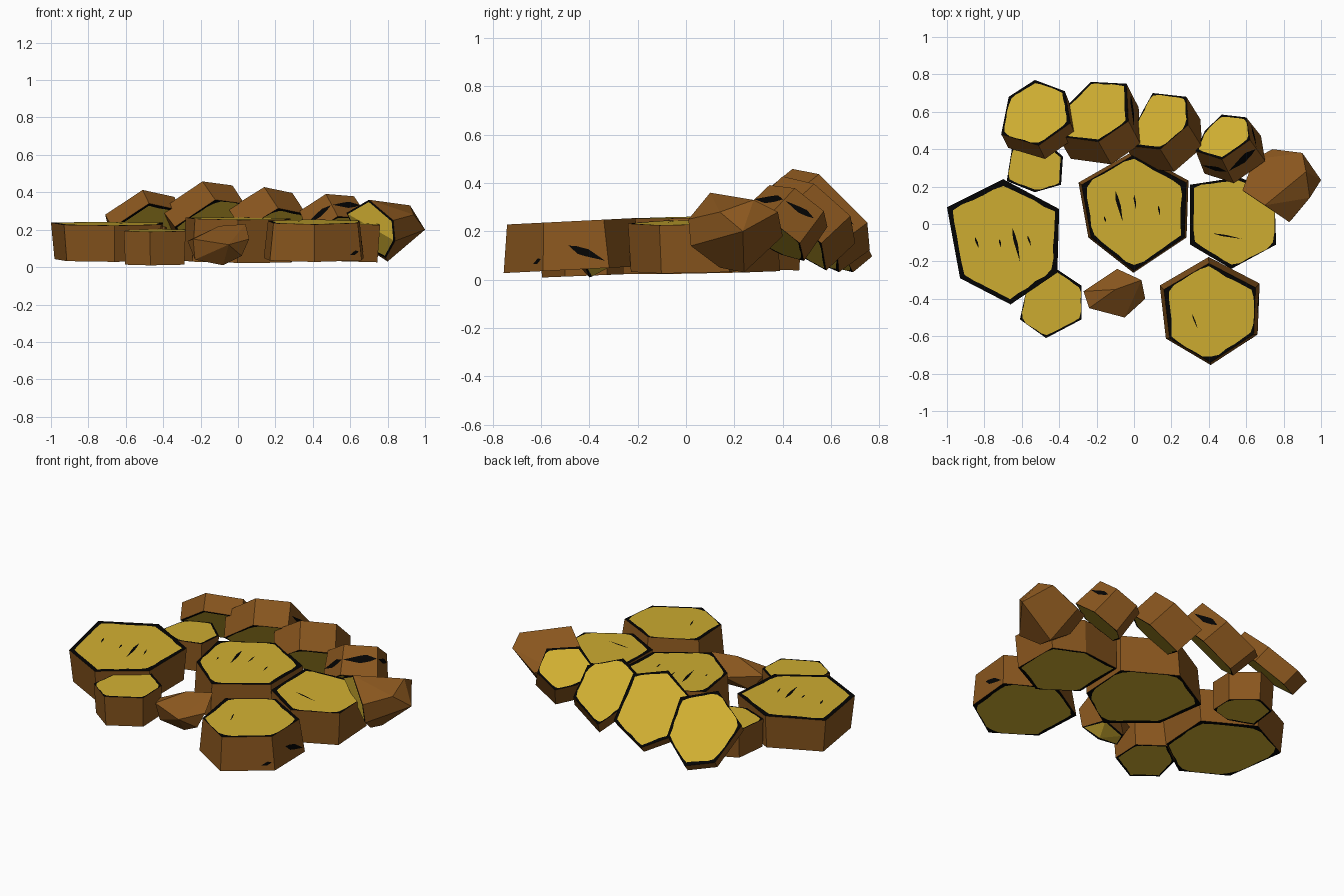
import bpy, bmesh, random
from mathutils import Vector

if "Cube" in bpy.data.objects:
    bpy.data.objects.remove(bpy.data.objects["Cube"])

random.seed(7)


def material(name, rgb):
    m = bpy.data.materials.new(name)
    m.diffuse_color = (*rgb, 1)
    m.use_nodes = True
    m.node_tree.nodes["Principled BSDF"].inputs["Base Color"].default_value = m.diffuse_color
    return m


MATS = [material("gold_face", (0.63, 0.425, 0.031)),
        material("brown_side", (0.25, 0.093, 0.013)),
        material("black_chip", (0.001, 0.001, 0.001))]
GOLD, BROWN, BLACK = range(3)


def finish(bm, name):
    me = bpy.data.meshes.new(name)
    bm.to_mesh(me)
    bm.free()
    for m in MATS:
        me.materials.append(m)
    ob = bpy.data.objects.new(name, me)
    bpy.context.collection.objects.link(ob)


def sliver(bm, a, b, normal, width):
    """Thin black crack lying just above a face."""
    n = normal.normalized()
    side = (b - a).cross(n).normalized() * width / 2
    mid = (a + b) / 2
    lift = n * 0.003
    pts = [a, a.lerp(b, 0.3) + side, mid + side * 0.8, b, mid - side, a.lerp(b, 0.2) - side * 0.6]
    f = bm.faces.new([bm.verts.new(p + lift) for p in pts])
    f.normal_update()
    if f.normal.dot(n) < 0:
        f.normal_flip()
    f.material_index = BLACK


def chipped_cap(bm, pts):
    """Gold cap with an uneven black rim; returns the outer corners."""
    c = sum(pts, Vector()) / len(pts)
    n = len(pts)
    inset = lambda p, lo, hi: bm.verts.new(c + (p - c) * random.uniform(lo, hi))
    outer = [bm.verts.new(p) for p in pts]
    corner = [inset(p, 0.88, 0.95) for p in pts]
    loop = []
    for i in range(n):
        j = (i + 1) % n
        width = random.choice((0.90, 0.93, 0.96))
        between = [inset(pts[i].lerp(pts[j], t), width, width + 0.03) for t in (0.2, 0.4, 0.6, 0.8)]
        chain = [corner[i]] + between
        loop += chain
        bm.faces.new([outer[j], outer[i]] + chain + [corner[j]]).material_index = BLACK
    bm.faces.new(loop).material_index = GOLD
    return outer


def hex_stone(name, outline, z, thick, slope=(0, 0), flare=1.0, drop=1.0, cracks=(), bands=()):
    """Six sided slab: outline seen from above, z at outline[0], tilted by slope."""
    gx, gy = slope
    x0, y0 = outline[0]
    height = lambda x, y: z + gx * (x - x0) + gy * (y - y0)
    normal = Vector((-gx, -gy, 1)).normalized()
    shift = normal * -thick
    shift.z *= drop
    top = [Vector((x, y, height(x, y))) for x, y in outline]
    mid = sum(top, Vector()) / len(top)
    bottom = [mid + (p - mid) * flare + shift for p in top]
    bm = bmesh.new()
    rims = [chipped_cap(bm, top), chipped_cap(bm, bottom)]
    # brown sides
    for i in range(len(top)):
        j = (i + 1) % len(top)
        bm.faces.new((rims[0][i], rims[0][j], rims[1][j], rims[1][i])).material_index = BROWN
    bmesh.ops.recalc_face_normals(bm, faces=bm.faces[:])
    # cracks on the cap
    for xa, ya, xb, yb, w in cracks:
        sliver(bm, Vector((xa, ya, height(xa, ya))), Vector((xb, yb, height(xb, yb))), normal, w)
    # cracks along the sides
    for i, ua, va, ub, vb, w in bands:
        j = (i + 1) % len(top)
        at = lambda u, v: top[i].lerp(top[j], u).lerp(bottom[i].lerp(bottom[j], u), v)
        n = (top[j] - top[i]).cross(bottom[i] - top[i])
        if n.dot((top[i] + top[j]) / 2 - mid) < 0:
            n = -n
        sliver(bm, at(ua, va), at(ub, vb), n, w)
    finish(bm, name)


def rough_stone(name, pts, gold_dir, limit):
    """Tumbled stone: hull of a few corners, gold only on the hidden cap."""
    bm = bmesh.new()
    for p in pts:
        bm.verts.new(p)
    bmesh.ops.convex_hull(bm, input=bm.verts[:])
    bmesh.ops.dissolve_limit(bm, angle_limit=0.2, verts=bm.verts[:], edges=bm.edges[:])
    bmesh.ops.recalc_face_normals(bm, faces=bm.faces[:])
    d = Vector(gold_dir).normalized()
    caps = [f for f in bm.faces if f.normal.dot(d) > limit]
    for f in bm.faces:
        f.material_index = GOLD if f in caps else BROWN
    ring = bmesh.ops.inset_region(bm, faces=caps, thickness=0.012)["faces"]
    for f in ring:
        f.material_index = BLACK
    finish(bm, name)


# flat stones
hex_stone("large_left_stone",
          [(-1, .09), (-.70, .24), (-.40, .08), (-.41, -.26), (-.66, -.43), (-.93, -.29)],
          .238, .195, (0, .03), .94,
          cracks=[(-.65, -.02, -.61, -.2, .02), (-.85, -.07, -.83, -.13, .012),
                  (-.72, -.08, -.71, -.13, .01), (-.57, -.06, -.55, -.12, .01)])
hex_stone("centre_stone",
          [(-.28, .21), (0, .37), (.28, .22), (.27, -.07), (0, -.25), (-.23, -.07)],
          .265, .23, (-.01, .02), 1.05,
          cracks=[(-.10, .18, -.06, .01, .02), (0, .16, .01, .08, .01),
                  (-.16, .04, -.15, .01, .01), (.13, .10, .14, .04, .01)])
hex_stone("right_stone",
          [(.30, .21), (.56, .25), (.75, .18), (.76, -.11), (.52, -.24), (.30, -.11)],
          .25, .20, (-.04, .02), .97, cracks=[(.42, -.05, .58, -.08, .01)])
hex_stone("front_right_stone",
          [(.16, -.35), (.40, -.21), (.65, -.34), (.64, -.59), (.41, -.74), (.19, -.61)],
          .248, .20, (0, .05), 1.09,
          cracks=[(.31, -.48, .34, -.56, .008)],
          bands=[(2, .6, .5, .05, .85, .035), (3, .05, .75, .25, .85, .02)])
hex_stone("small_front_left_stone",
          [(-.57, -.33), (-.43, -.23), (-.28, -.33), (-.28, -.51), (-.47, -.61), (-.61, -.51)],
          .20, .18, (0, .04), .96)
hex_stone("small_back_left_stone",
          [(-.65, .42), (-.51, .48), (-.38, .36), (-.39, .21), (-.53, .17), (-.68, .23)],
          .21, .17, (0, -.03), .96)

# back row of leaning stones
hex_stone("leaning_stone_1",
          [(-.71, .48), (-.67, .68), (-.53, .77), (-.37, .71), (-.34, .54), (-.51, .42)],
          .28, .12, (.40, -.88), .98, .8)
hex_stone("leaning_stone_2",
          [(-.41, .47), (-.35, .64), (-.23, .76), (-.04, .75), (-.03, .55), (-.19, .44)],
          .31, .19, (.54, -.98), .98, .75, bands=[(3, .1, .3, .9, .45, .04)])
hex_stone("leaning_stone_3",
          [(-.05, .42), (.05, .61), (.10, .70), (.28, .68), (.29, .53), (.14, .40)],
          .31, .20, (.53, -.85), 1.0, .8)
hex_stone("leaning_stone_4",
          [(.33, .39), (.38, .50), (.47, .585), (.60, .57), (.62, .45), (.47, .345)],
          .30, .20, (.42, -.72), 1.12, .85,
          bands=[(4, .02, .4, .98, .5, .05), (5, .02, .5, .98, .6, .04), (3, .1, .3, .95, .4, .03)])

# tumbled stones
rough_stone("small_front_pebble",
            [(-.27, -.36, .14), (-.09, -.24, .13), (.04, -.30, .23), (.06, -.40, .15),
             (-.05, -.50, .12), (-.24, -.45, .15), (-.08, -.40, .01), (-.23, -.42, .04),
             (.02, -.42, .06), (-.10, -.35, .22), (-.04, -.29, .07), (-.20, -.33, .05)],
            (0, 0, -1), .82)
rough_stone("right_tumbled_stone",
            [(.58, .18, .29), (.70, .10, .36), (.83, .01, .25), (.84, .02, .14),
             (.79, .14, .05), (.66, .24, .12), (.64, .345, .20), (.74, .40, .18),
             (.90, .38, .28), (1, .235, .20), (.92, .28, .33), (.80, .24, .03),
             (.94, .14, .28)], (-.65, -.65, -.35), .88)
